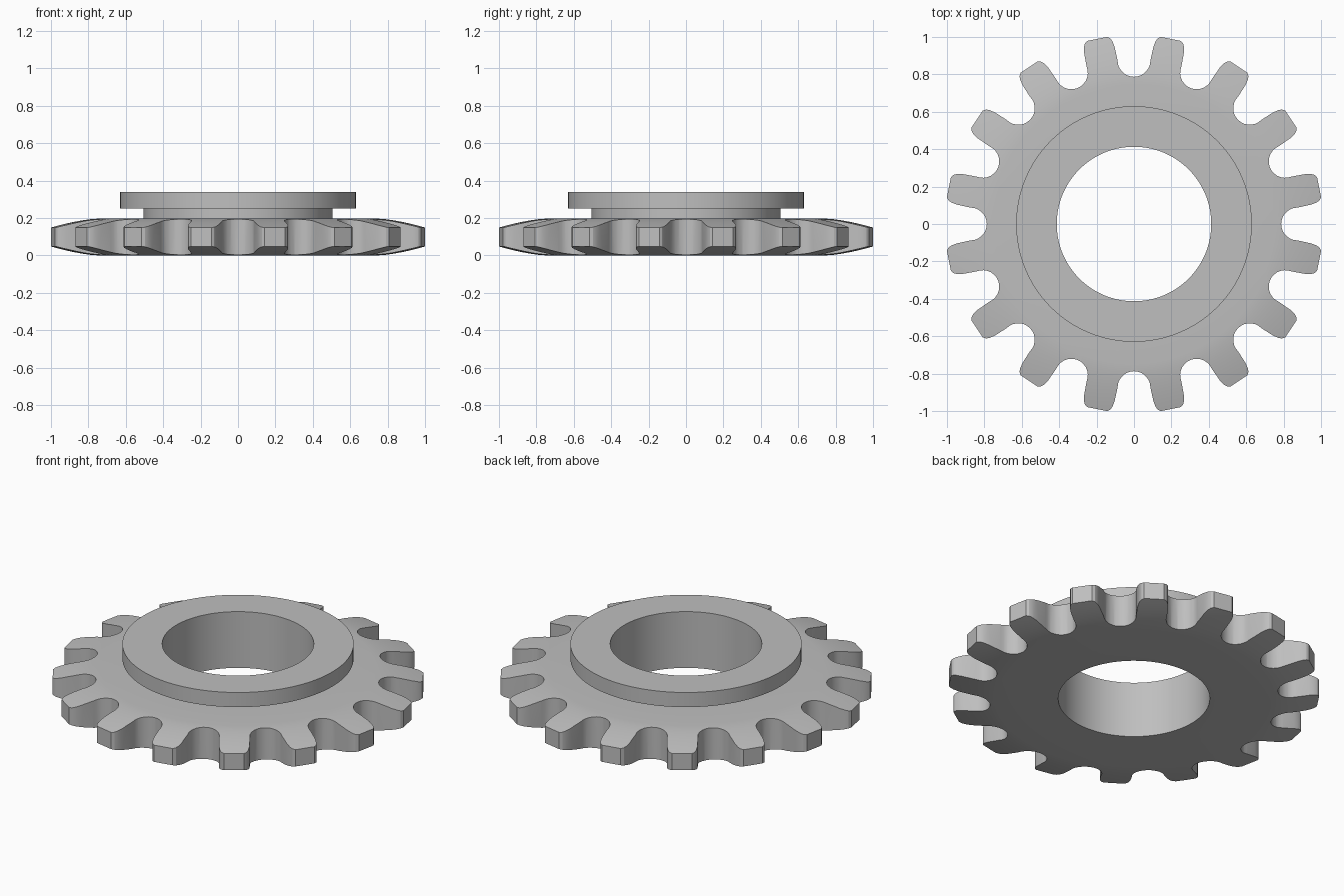
import bpy
import bmesh
from math import sin, cos, pi

old = bpy.data.objects.get("Cube")
if old:
    bpy.data.objects.remove(old, do_unlink=True)

TEETH = 16
PITCH = 2 * pi / TEETH
THICK = 0.196      # toothed plate thickness
BORE = 0.413
SEGMENTS = 128

steel = bpy.data.materials.new("grey steel")
steel.use_nodes = True
steel.diffuse_color = (0.52, 0.52, 0.52, 1)
steel.node_tree.nodes["Principled BSDF"].inputs["Base Color"].default_value = (0.52, 0.52, 0.52, 1)


def finish(name, bm):
    bmesh.ops.recalc_face_normals(bm, faces=bm.faces)
    mesh = bpy.data.meshes.new(name)
    bm.to_mesh(mesh)
    bm.free()
    mesh.materials.append(steel)
    ob = bpy.data.objects.new(name, mesh)
    bpy.context.collection.objects.link(ob)
    return ob


def lathe(name, profile):
    """Revolve a closed (radius, height) profile around z."""
    bm = bmesh.new()
    rings = []
    for i in range(SEGMENTS):
        a = 2 * pi * i / SEGMENTS
        rings.append([bm.verts.new((r * cos(a), r * sin(a), z)) for r, z in profile])
    n = len(profile)
    for i in range(SEGMENTS):
        p, q = rings[i], rings[(i + 1) % SEGMENTS]
        for j in range(n):
            k = (j + 1) % n
            bm.faces.new((p[j], q[j], q[k], p[k]))
    return finish(name, bm)


def tooth_outline():
    """One rounded valley and one tooth, repeated around the centre."""
    root, radius = 0.875, 0.088
    valley = [(radius * cos(a), root + radius * sin(a))
              for a in (pi + pi * i / 14 for i in range(15))]
    flank = [(-0.083, 0.95), (-0.077, 0.982), (-0.069, 0.998), (-0.055, 1.009)]
    tooth = flank + [(-x, y) for x, y in reversed(flank)]
    points = []
    for i in range(TEETH):
        for part, turn in ((valley, i * PITCH), (tooth, (i + 0.5) * PITCH)):
            c, s = cos(turn), sin(turn)
            points += [(x * c + y * s, y * c - x * s) for x, y in part]
    return points


# Body: plate with gently tapered rim, neck, flange and bore
rim = []
for i in range(7):
    r = 0.75 + 0.27 * i / 6
    rim.append((r, 0.045 * ((r - 0.75) / 0.25) ** 1.5))
profile = [(BORE, 0)] + rim + [(r, THICK - z) for r, z in reversed(rim)]
profile += [(0.505, THICK), (0.505, 0.25), (0.63, 0.25), (0.63, 0.338), (BORE, 0.338)]
body = lathe("sprocket_body", profile)

# Toothed prism trims the rim into teeth
bm = bmesh.new()
base = bm.faces.new([bm.verts.new((x, y, -0.1)) for x, y in tooth_outline()])
extruded = bmesh.ops.extrude_face_region(bm, geom=[base])
top = [g for g in extruded["geom"] if isinstance(g, bmesh.types.BMVert)]
bmesh.ops.translate(bm, verts=top, vec=(0, 0, 0.6))
cutter = finish("tooth_cutter", bm)
cutter.hide_render = True

trim = body.modifiers.new("teeth", 'BOOLEAN')
trim.operation = 'INTERSECT'
trim.solver = 'EXACT'
trim.object = cutter

bpy.ops.object.select_all(action='DESELECT')
body.select_set(True)
bpy.context.view_layer.objects.active = body
bpy.ops.object.modifier_apply(modifier=trim.name)
bpy.data.objects.remove(cutter, do_unlink=True)
bpy.ops.object.shade_smooth_by_angle(angle=0.4)
